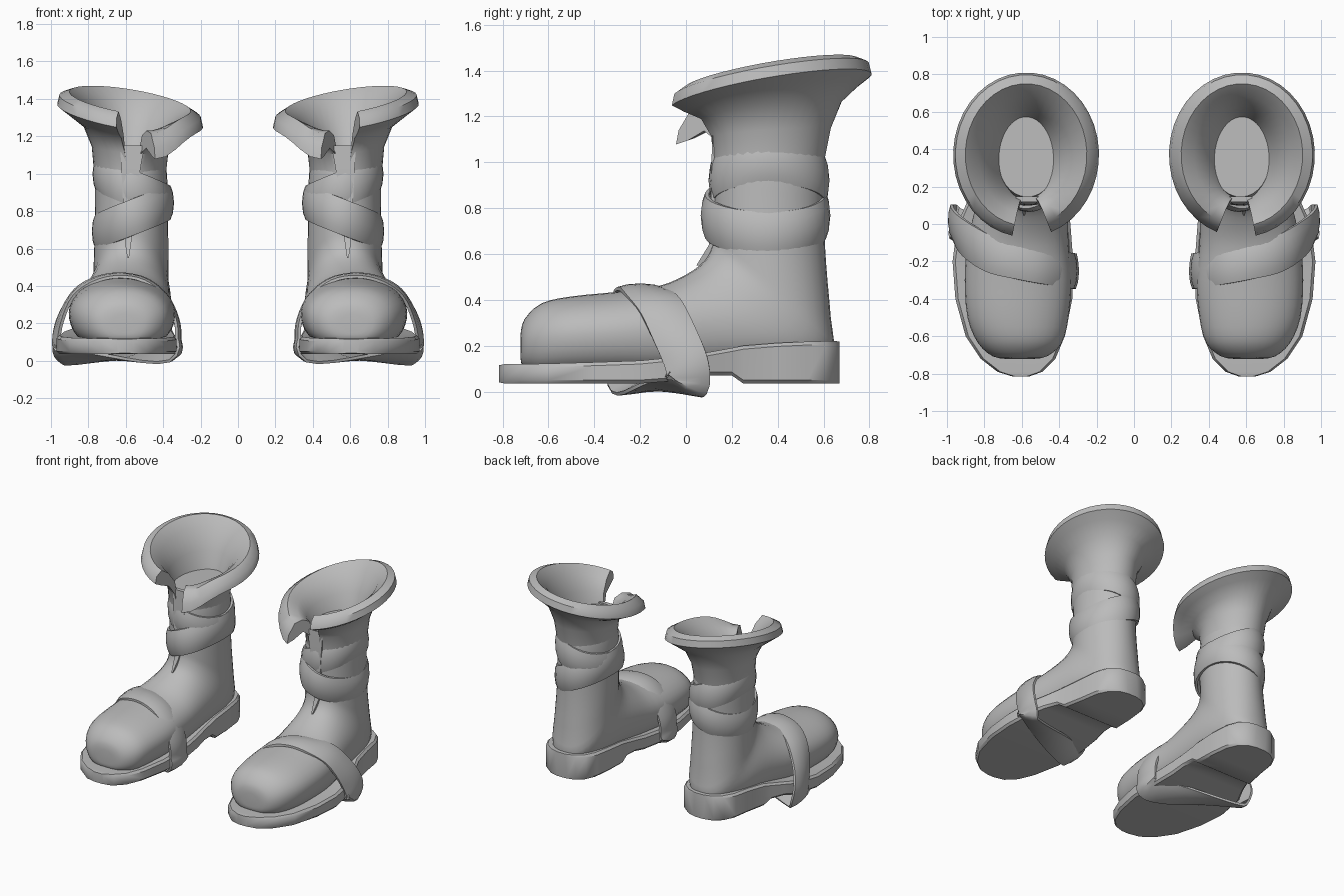
import bpy, bmesh, math
from mathutils import Vector

if "Cube" in bpy.data.objects:
    bpy.data.objects.remove(bpy.data.objects["Cube"])

grey = bpy.data.materials.new("plain grey")
grey.diffuse_color = (0.5, 0.5, 0.5, 1)
grey.use_nodes = True
grey.node_tree.nodes["Principled BSDF"].inputs["Base Color"].default_value = grey.diffuse_color


def spline(pts, steps, closed=False):
    """Catmull-Rom through tuples of any length."""
    n, out = len(pts), []
    for i in range(n if closed else n - 1):
        idx = [(i + k) % n if closed else min(max(i + k, 0), n - 1) for k in (-1, 0, 1, 2)]
        a, b, c, d = (pts[j] for j in idx)
        for s in range(steps):
            t = s / steps
            out.append(tuple(0.5 * (2 * q + (r - p) * t + (2 * p - 5 * q + 4 * r - u) * t * t
                                    + (3 * q - p - 3 * r + u) * t ** 3)
                             for p, q, r, u in zip(a, b, c, d)))
    return out if closed else out + [tuple(pts[-1])]


def loft(name, rings, ring_closed=True, path_closed=False, caps=True, angle=40):
    """Skin a list of point rings, then mirror it into the second boot."""
    bm = bmesh.new()
    vs = [[bm.verts.new(p) for p in r] for r in rings]
    n, m = len(vs), len(vs[0])
    for i in range(n if path_closed else n - 1):
        for j in range(m if ring_closed else m - 1):
            k, l = (i + 1) % n, (j + 1) % m
            bm.faces.new((vs[i][j], vs[i][l], vs[k][l], vs[k][j]))
    if caps and not path_closed:
        bm.faces.new(vs[0])
        bm.faces.new(vs[-1])
    bmesh.ops.recalc_face_normals(bm, faces=bm.faces)
    me = bpy.data.meshes.new(name)
    bm.to_mesh(me)
    bm.free()
    me.materials.append(grey)
    ob = bpy.data.objects.new(name, me)
    bpy.context.collection.objects.link(ob)
    bpy.ops.object.select_all(action='DESELECT')
    ob.select_set(True)
    bpy.context.view_layer.objects.active = ob
    bpy.ops.object.shade_smooth_by_angle(angle=math.radians(angle))
    ob.modifiers.new("pair", 'MIRROR').use_mirror_merge = False
    return ob


def band(name, path, centre, axis, half, thick):
    """Closed strap with a bulged section, facing away from an axis."""
    section = [(-1, -.5), (-1, .2), (-.6, .75), (0, 1), (.6, .75), (1, .2), (1, -.5)]
    path = [Vector(p) for p in path]
    rings = []
    for i, p in enumerate(path):
        tan = (path[(i + 1) % len(path)] - path[i - 1]).normalized()
        nor = p - Vector(centre)
        nor -= axis * nor.dot(axis)
        nor = (nor - tan * nor.dot(tan)).normalized()
        wid = tan.cross(nor).normalized()
        rings.append([p + wid * half * w + nor * thick * t for w, t in section])
    return loft(name, rings, path_closed=True)


# Sole: rows of (y, left x, right x, bottom z, top z)
rows = [(-.815, .56, .65, .04, .115), (-.79, .49, .73, .035, .12), (-.72, .42, .82, .035, .12),
        (-.6, .37, .90, .035, .122), (-.4, .33, .955, .035, .128), (-.2, .325, .97, .035, .135),
        (0, .34, .945, .05, .155), (.1, .35, .90, .07, .172), (.2, .355, .86, .07, .19),
        (.25, .355, .84, .035, .2), (.4, .36, .81, .035, .212), (.53, .375, .79, .035, .218),
        (.61, .41, .75, .035, .22), (.655, .47, .69, .035, .22), (.67, .53, .63, .035, .218)]
b = .015
loft("sole", [[(l + b, y, z0), (r - b, y, z0), (r, y, z0 + b), (r, y, z1 - b),
               (r - b, y, z1), (l + b, y, z1), (l, y, z1 - b), (l, y, z0 + b)]
              for y, l, r, z0, z1 in rows])

# Foot and shaft: rings of (front y, front z, back y, back z, centre x, half width, lower roundness)
keys = [(-.722, .25, -.722, .15, .61, .06, .7), (-.705, .315, -.71, .11, .61, .145, .6),
        (-.63, .385, -.64, .08, .61, .225, .55), (-.5, .415, -.5, .08, .62, .27, .5),
        (-.3, .435, -.3, .08, .62, .285, .5), (-.12, .46, -.08, .08, .62, .27, .5),
        (0, .51, .2, .1, .60, .245, .6), (.08, .57, .5, .11, .585, .225, .7),
        (.113, .64, .638, .17, .575, .205, .85), (.12, .70, .632, .32, .572, .2, .9),
        (.122, .78, .612, .55, .57, .197, 1), (.12, .87, .602, .76, .57, .194, 1),
        (.12, 1.0, .605, 1.0, .57, .19, 1), (.145, 1.14, .58, 1.13, .57, .16, 1)]
rings = []
for fy, fz, by, bz, cx, hw, e in spline(keys, 3):
    ring = []
    for i in range(32):
        a = math.tau * i / 32
        c, s = math.cos(a), math.sin(a)
        w = math.copysign(abs(s) ** (e if c < 0 else .95), s)
        ring.append((cx + hw * w, (fy + by) / 2 + c * (fy - by) / 2, (fz + bz) / 2 + c * (fz - bz) / 2))
    rings.append(ring)
loft("foot_and_shaft", rings)

# Flared collar, open at the front: (half x, half y, centre y, z, tilt, gap scale)
profile = [(.192, .242, .36, 1.0, 0, .35), (.205, .262, .37, 1.13, .4, .75), (.25, .31, .37, 1.225, .8, 1),
           (.335, .385, .37, 1.275, 1, 1), (.39, .44, .37, 1.31, 1, 1), (.378, .428, .37, 1.36, 1, 1),
           (.325, .38, .37, 1.387, 1, 1), (.255, .315, .37, 1.335, 1, 1),
           (.185, .25, .36, 1.23, .5, 1), (.14, .22, .35, 1.12, 0, 1)]
rings = []
for i in range(37):
    ring = []
    for rx, ry, cy, z, tilt, gap in profile:
        a0, a1 = .19 * gap, math.tau - .35 * gap
        a = a0 + (a1 - a0) * i / 36
        dx, dy = rx * math.sin(a), -ry * math.cos(a)
        droop = .14 * math.exp(-((a - a1) / .45) ** 2) * max(0, (rx - .2) / .19)
        ring.append((.577 + dx, cy + dy, z + tilt * (.16 * dx + .17 * dy) - droop))
    rings.append(ring)
loft("collar", rings, ring_closed=False, angle=50)

# Narrow tongue below the collar opening
tongue = [(1.15, .50, .63, .118), (.95, .535, .62, .108), (.75, .555, .61, .108),
          (.64, .57, .605, .1), (.55, .583, .592, .045)]
loft("tongue", [[(l, y + .03, z), (l, y, z), (r, y, z), (r, y + .03, z)] for z, l, r, y in tongue])

# Two crossed wraps around the shaft
for name, side, jut in (("upper_wrap", 1, 0), ("lower_wrap", -1, .03)):
    path = []
    for i in range(36):
        a = math.tau * i / 36
        c, s = math.cos(a), math.sin(a)
        grow = .004 if side < 0 else 0
        path.append((.562 + (.192 + grow) * c,
                     .362 + (.24 + grow) * s - jut * max(0, -s) ** 2,
                     .845 + side * .077 * (1 + c)))
    band(name, path, (.562, .362, .85), Vector((0, 0, 1)), .092, .024)

# Diagonal strap over the instep and under the sole
strap = [(.965, .01, .05), (.97, 0, .13), (.935, -.05, .25), (.86, -.11, .37), (.75, -.17, .432),
         (.62, -.2, .45), (.49, -.225, .42), (.39, -.24, .335), (.335, -.25, .22),
         (.325, -.25, .12), (.345, -.24, .035), (.65, -.12, .022), (.93, -.01, .025)]
band("instep_strap", spline(strap, 4, True), (.65, 0, .2), Vector((0, 1, 0)), .095, .022)
